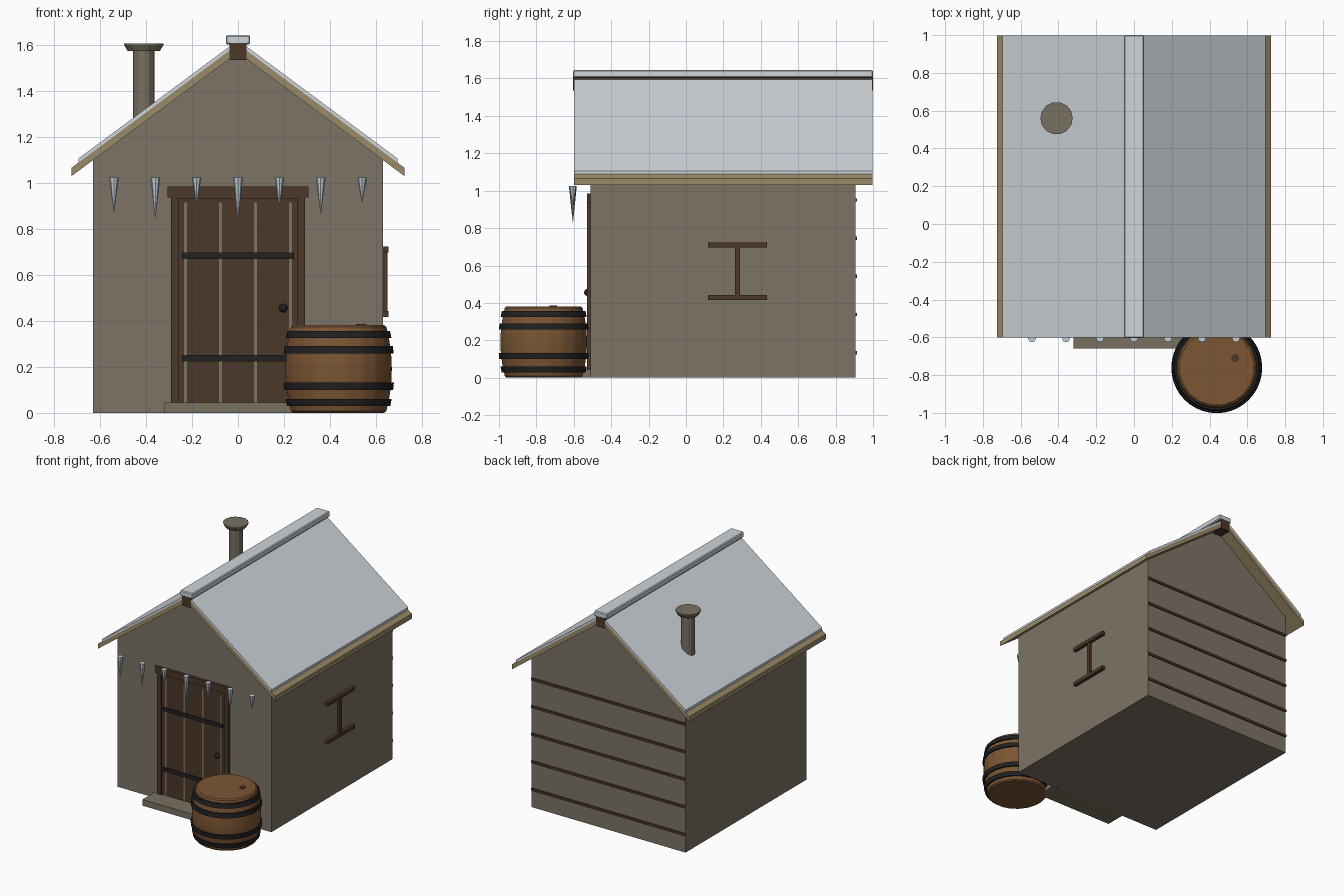
import bpy, bmesh, math
from mathutils import Matrix

if "Cube" in bpy.data.objects:
    bpy.data.objects.remove(bpy.data.objects["Cube"])


def material(name, rgb):
    m = bpy.data.materials.new(name)
    m.diffuse_color = (*rgb, 1.0)
    m.use_nodes = True
    m.node_tree.nodes["Principled BSDF"].inputs["Base Color"].default_value = m.diffuse_color
    return m


PLASTER = material("grey plaster", (0.205, 0.174, 0.133))
STONE = material("stone", (0.19, 0.165, 0.12))
SNOW = material("snow", (0.62, 0.66, 0.70))
PLANK = material("pale plank", (0.33, 0.255, 0.135))
DARK = material("dark wood", (0.072, 0.039, 0.022))
IRON = material("black iron", (0.015, 0.015, 0.015))
CASK = material("barrel wood", (0.20, 0.092, 0.034))
ICE = material("ice", (0.55, 0.62, 0.69))


def finish(name, bm, mat, smooth=None):
    bmesh.ops.recalc_face_normals(bm, faces=bm.faces)
    me = bpy.data.meshes.new(name)
    bm.to_mesh(me)
    bm.free()
    me.materials.append(mat)
    ob = bpy.data.objects.new(name, me)
    bpy.context.collection.objects.link(ob)
    if smooth:
        bpy.ops.object.select_all(action='DESELECT')
        ob.select_set(True)
        bpy.context.view_layer.objects.active = ob
        bpy.ops.object.shade_smooth_by_angle(angle=math.radians(smooth))
    return ob


def box(name, x, y, z, mat, bevel=0):
    """Box from (min, max) pairs on each axis."""
    bm = bmesh.new()
    bmesh.ops.create_cube(bm, size=1)
    for v in bm.verts:
        for i, (a, b) in enumerate((x, y, z)):
            v.co[i] = (a + b) / 2 + v.co[i] * (b - a)
    if bevel:
        bmesh.ops.bevel(bm, geom=bm.edges[:], offset=bevel, segments=1, affect='EDGES')
    return finish(name, bm, mat)


def prism(name, outline, y0, y1, mat):
    """Extrude an XZ outline along y."""
    bm = bmesh.new()
    face = bm.faces.new([bm.verts.new((x, y0, z)) for x, z in outline])
    ext = bmesh.ops.extrude_face_region(bm, geom=[face])["geom"]
    for v in ext:
        if isinstance(v, bmesh.types.BMVert):
            v.co.y = y1
    return finish(name, bm, mat)


def lathe(name, profile, centre, mat, n=32, smooth=None, ripple=lambda k: 1.0):
    """Rings of (radius, z), closed by flat caps."""
    bm = bmesh.new()
    rings = []
    for r, z in profile:
        rings.append([bm.verts.new((centre[0] + r * ripple(k) * math.cos(2 * math.pi * k / n),
                                    centre[1] + r * ripple(k) * math.sin(2 * math.pi * k / n), z))
                      for k in range(n)])
    for a, b in zip(rings, rings[1:]):
        for k in range(n):
            j = (k + 1) % n
            bm.faces.new((a[k], a[j], b[j], b[k]))
    bm.faces.new(rings[0][::-1])
    bm.faces.new(rings[-1])
    return finish(name, bm, mat, smooth)


# Walls with gables
prism("walls", [(-0.63, 0), (0.63, 0), (0.63, 1.105), (0, 1.572), (-0.63, 1.105)],
      -0.51, 0.905, PLASTER)

# Roof boards and snow layers, one pair per slope
SLOPE, APEX = 0.742, 1.568


def roof_z(x):
    return APEX - SLOPE * x


for side, s in (("left", -1), ("right", 1)):
    for part, reach, lo, hi, mat in (("roof_boards", 0.725, 0, 0.036, PLANK),
                                     ("roof_snow", 0.695, 0.036, 0.054, SNOW)):
        prism(f"{part}_{side}",
              [(0, roof_z(0) + lo), (s * reach, roof_z(reach) + lo),
               (s * reach, roof_z(reach) + hi), (0, roof_z(0) + hi)], -0.60, 0.997, mat)

# Ridge beam and its snow cap
box("ridge_beam", (-0.037, 0.037), (-0.603, 0.999), (1.535, 1.612), DARK)
box("ridge_snow", (-0.053, 0.053), (-0.604, 1.0), (1.604, 1.645), SNOW, bevel=0.006)

# Chimney pipe and flared cap
lathe("chimney_pipe", [(0.047, 1.2), (0.047, 1.58)], (-0.41, 0.56), STONE, n=12)
lathe("chimney_cap", [(0.07, 1.575), (0.086, 1.602), (0.086, 1.608)], (-0.41, 0.56), STONE, n=14)

# Door panel, frame and step
box("door", (-0.262, 0.262), (-0.518, -0.50), (0.04, 0.935), DARK)
for side, s in (("left", -1), ("right", 1)):
    box(f"door_post_{side}", sorted((s * 0.26, s * 0.292)), (-0.528, -0.50), (0.0, 0.94), DARK)
box("door_lintel", (-0.307, 0.307), (-0.53, -0.50), (0.938, 0.985), DARK)
box("door_step", (-0.32, 0.32), (-0.66, -0.50), (0, 0.045), STONE)
for i, x in enumerate((-0.228, -0.076, 0.076, 0.228)):
    box(f"door_gap_{i}", (x - 0.006, x + 0.006), (-0.521, -0.515), (0.045, 0.915), PLASTER)

# Iron straps and round handle
for i, z in enumerate((0.238, 0.683)):
    box(f"door_strap_{i}", (-0.243, 0.243), (-0.527, -0.515), (z - 0.014, z + 0.014), IRON)
bm = bmesh.new()
bmesh.ops.create_uvsphere(bm, u_segments=14, v_segments=8, radius=0.019,
                          matrix=Matrix.Translation((0.197, -0.526, 0.456)))
finish("door_handle", bm, IRON, smooth=40)

# Timber frame on the right wall
for i, z in enumerate((0.43, 0.71)):
    box(f"wall_rail_{i}", (0.62, 0.655), (0.117, 0.432), (z - 0.013, z + 0.013), DARK)
box("wall_stile", (0.62, 0.65), (0.261, 0.288), (0.43, 0.71), DARK)

# Back battens
for i in range(5):
    z = 0.134 + 0.204 * i
    box(f"back_batten_{i}", (-0.63, 0.63), (0.90, 0.914), (z - 0.009, z + 0.009), DARK)

# Icicles above the door
for i, tip in enumerate((0.87, 0.845, 0.905, 0.83, 0.90, 0.865, 0.915)):
    lathe(f"icicle_{i}", [(0.001, tip), (0.021, 1.025)], (-0.54 + 0.18 * i, -0.605), ICE, n=8)

# Barrel: bulging staves, hoops and bung
BX, BY, HALF = 0.438, -0.761, 0.191


def barrel_r(z):
    return 0.232 - 0.026 * ((z - HALF) / HALF) ** 2


lathe("barrel", [(0.198, 0)] + [(barrel_r(z), z) for z in
      [0.008 + 0.366 * i / 12 for i in range(13)]] + [(0.198, 0.382)],
      (BX, BY), CASK, n=80, smooth=35,
      ripple=lambda k: 0.988 if k % 4 == 0 else 1.0)
for i, z in enumerate((0.045, 0.116, 0.274, 0.341)):
    lo, hi = z - 0.016, z + 0.016
    lathe(f"barrel_hoop_{i}", [(barrel_r(lo) + 0.011, lo), (barrel_r(hi) + 0.011, hi)],
          (BX, BY), IRON, n=40, smooth=35)
lathe("barrel_bung", [(0.021, 0.37), (0.021, 0.387)], (0.535, -0.71), DARK, n=16, smooth=35)
